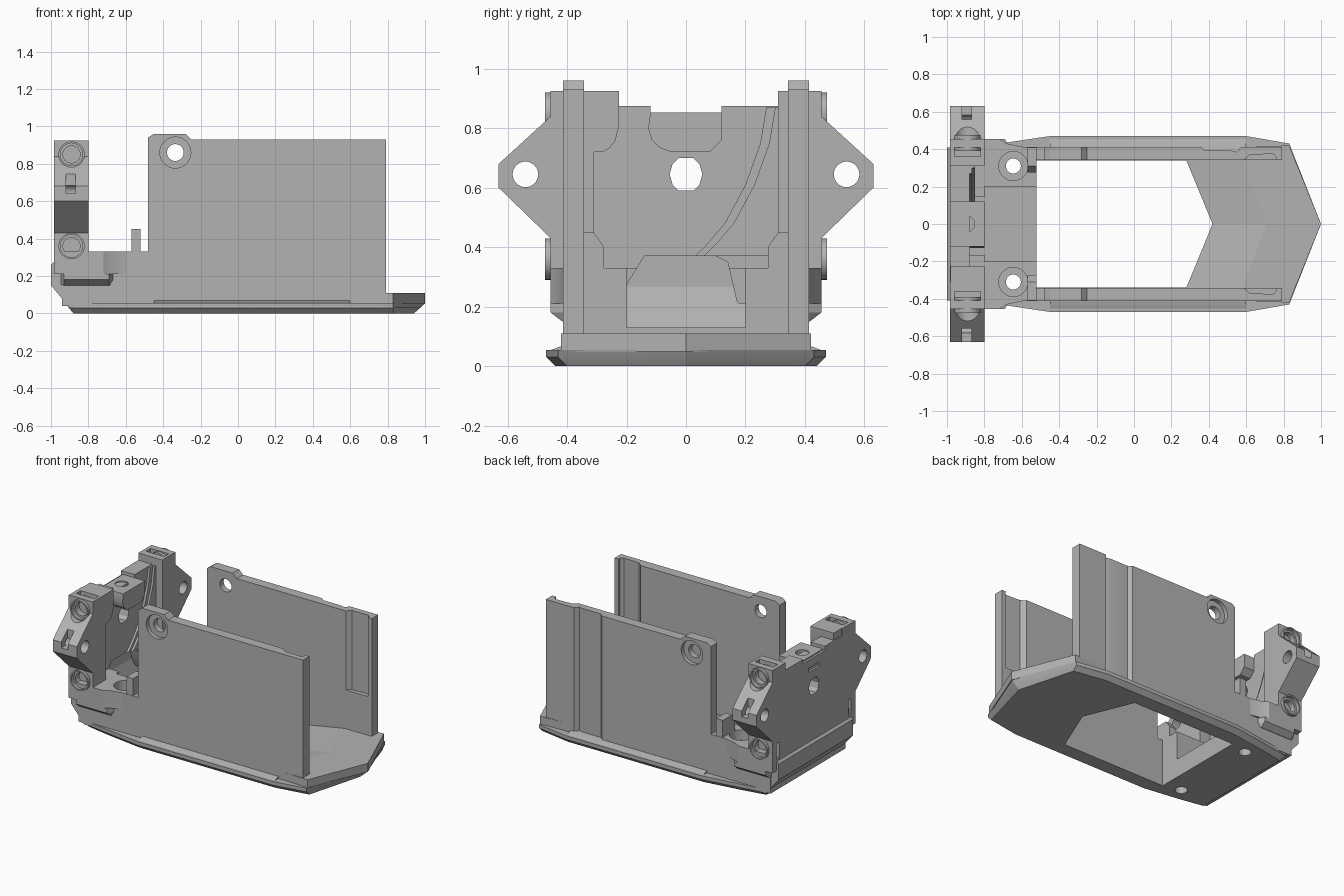
import bpy, bmesh, math
from mathutils import Vector, Matrix

cube = bpy.data.objects.get("Cube")
if cube:
    bpy.data.objects.remove(cube)

GREY = (0.45, 0.45, 0.45, 1)
grey = bpy.data.materials.new("plain grey")
grey.use_nodes = True
grey.diffuse_color = GREY
grey.node_tree.nodes["Principled BSDF"].inputs["Base Color"].default_value = GREY


def finish(name, bm):
    bmesh.ops.recalc_face_normals(bm, faces=bm.faces)
    mesh = bpy.data.meshes.new(name)
    bm.to_mesh(mesh)
    bm.free()
    mesh.materials.append(grey)
    obj = bpy.data.objects.new(name, mesh)
    bpy.context.collection.objects.link(obj)
    return obj


def loft(name, rings):
    bm = bmesh.new()
    loops = [[bm.verts.new(p) for p in ring] for ring in rings]
    n = len(loops[0])
    for a, b in zip(loops, loops[1:]):
        for i in range(n):
            j = (i + 1) % n
            bm.faces.new((a[i], a[j], b[j], b[i]))
    bm.faces.new(loops[0])
    bm.faces.new(loops[-1])
    return finish(name, bm)


def prism(name, axis, points, a, b):
    """Extrude a 2D outline along an axis; outline uses the other two axes in order."""
    def at(p, d):
        return {"x": (d, *p), "y": (p[0], d, p[1]), "z": (*p, d)}[axis]
    return loft(name, [[at(p, d) for p in points] for d in (a, b)])


def box(name, x, y, z):
    return prism(name, "z", [(x[0], y[0]), (x[1], y[0]), (x[1], y[1]), (x[0], y[1])], *z)


def rod(name, axis, center, r, a, b, n=32):
    pts = [(center[0] + r * math.cos(math.tau * i / n),
            center[1] + r * math.sin(math.tau * i / n)) for i in range(n)]
    return prism(name, axis, pts, a, b)


def hull(name, points):
    bm = bmesh.new()
    for p in points:
        bm.verts.new(p)
    bmesh.ops.convex_hull(bm, input=bm.verts)
    return finish(name, bm)


def cut(obj, *cutters):
    for c in cutters:
        c.hide_render = True
        mod = obj.modifiers.new("cut", "BOOLEAN")
        mod.operation, mod.solver, mod.object = "DIFFERENCE", "EXACT", c
    graph = bpy.context.evaluated_depsgraph_get()
    mesh = bpy.data.meshes.new_from_object(obj.evaluated_get(graph))
    obj.modifiers.clear()
    obj.data = mesh
    for c in cutters:
        bpy.data.objects.remove(c)


def mirrored(points):
    return points + [(-y, z) for y, z in reversed(points)]


# Chamfered base plate with a pointed nose and floor opening
def base_ring(z, left, tip, w):
    half = [(left, w - 0.07), (-0.72, w - 0.04), (-0.45, w), (0.6, w), (0.83, w - 0.04)]
    return ([(x, y, z) for x, y in half] + [(tip, 0, z)]
            + [(x, -y, z) for x, y in reversed(half)])


base = loft("base_plate", [base_ring(0, -0.88, 0.94, 0.44),
                           base_ring(0.03, -0.905, 0.975, 0.47),
                           base_ring(0.055, -0.925, 1.0, 0.47)])
cut(base, prism("opening", "z", [(-0.52, -0.34), (0.28, -0.34), (0.42, 0),
                                 (0.28, 0.34), (-0.52, 0.34)], -0.1, 0.2),
    *[rod("screw", "z", (-0.645, s * 0.31), 0.04, -0.1, 0.2) for s in (-1, 1)])

# Raised nose floor and the ramp that leads to it
prism("nose_floor", "z", [(0.58, -0.41), (0.83, -0.42), (1, 0), (0.83, 0.42), (0.58, 0.41),
                          (0.58, 0.34), (0.71, 0), (0.58, -0.34)], 0.05, 0.11)
for s, side in ((-1, "right"), (1, "left")):
    hull(side + "_ramp", [(x, y * s, z) for x, y, top in
                          ((0.28, 0.35, 0.056), (0.42, 0, 0.056), (0.58, 0.35, 0.11), (0.71, 0, 0.11))
                          for z in (0.03, top)])

# Tall side walls with screw eyes and inner grooves
for s, side in ((-1, "right"), (1, "left")):
    wall = prism(side + "_wall", "y",
                 [(-0.48, 0.04), (0.79, 0.04), (0.79, 0.93), (-0.25, 0.93),
                  (-0.28, 0.96), (-0.45, 0.96), (-0.48, 0.94)], s * 0.343, s * 0.413)
    eye = (-0.335, 0.86)
    cutters = [rod("hole", "y", eye, 0.045, s * 0.2, s * 0.6),
               rod("counterbore", "y", eye, 0.083, s * 0.385, s * 0.6),
               prism("inner_groove", "z", [(0.59, s * 0.3), (0.59, s * 0.345), (0.62, s * 0.37),
                                           (0.74, s * 0.375), (0.76, s * 0.36), (0.76, s * 0.3)], 0.38, 1.2)]
    if s > 0:
        cutters.append(prism("outer_groove", "z", [(0.35, 0.42), (0.38, 0.392), (0.52, 0.392),
                                                   (0.55, 0.385), (0.58, 0.42)], 0.06, 1.2))
    cut(wall, *cutters)
    # Sill strip sloping from the base to the wall
    prism(side + "_sill", "x", [(s * 0.35, 0.05), (s * 0.465, 0.05), (s * 0.413, 0.07), (s * 0.35, 0.07)],
          -0.45, 0.6)
    # Upright tab beside the wall
    prism(side + "_tab", "x", [(s * 0.41, 0.3), (s * 0.275, 0.3), (s * 0.275, 0.4),
                               (s * 0.31, 0.45), (s * 0.41, 0.45)], -0.57, -0.52)
    # Ledge under the deck edge
    loft(side + "_ledge", [[(-0.95, s * 0.4, z), (-0.93, s * y, z), (-0.69, s * y, z), (-0.66, s * 0.4, z)]
                           for z, y in ((0.15, 0.416), (0.18, 0.455), (0.21, 0.455))])

# Rear deck with screw seats and an open centre bay
deck = prism("rear_deck", "z", [(-0.94, -0.413), (-0.48, -0.413), (-0.48, 0.413), (-0.94, 0.413)], 0.04, 0.33)
bay = [(-0.93, 0.2), (-0.93, -0.2), (-0.4, -0.2), (-0.4, 0.2)]
seats = []
for s in (-1, 1):
    seats += [rod("seat", "z", (-0.645, s * 0.31), 0.078, 0.26, 0.5),
              rod("screw", "z", (-0.645, s * 0.31), 0.04, -0.1, 0.5)]
cut(deck, prism("bay", "z", bay, 0.13, 0.5),
    box("end_trim", (-0.52, -0.4), (-0.343, 0.343), (-0.1, 0.5)), *seats)
for s, side in ((-1, "right"), (1, "left")):
    prism(side + "_deck_edge", "z", [(-0.97, s * 0.4), (-0.97, s * 0.455), (-0.72, s * 0.455),
                                     (-0.68, s * 0.43), (-0.6, s * 0.413), (-0.6, s * 0.4)], 0.21, 0.33)

# Slanted rear bumper
prism("rear_bumper", "y", [(-0.9, 0.03), (-1, 0.15), (-1, 0.26), (-0.98, 0.28), (-0.935, 0.28), (-0.85, 0.03)],
      -0.41, 0.41)

# Rear bulkhead with side ears
half = [(0.12, 0.845), (0.12, 0.875), (0.31, 0.875), (0.31, 0.925), (0.455, 0.925), (0.455, 0.84),
        (0.63, 0.68), (0.63, 0.6), (0.455, 0.43), (0.455, 0.21)]
bulkhead = prism("rear_bulkhead", "x", mirrored(half), -0.985, -0.8)
cutters = [
    box("front_recess", (-0.88, -0.7), (-0.31, 0.31), (0.33, 1)),
    prism("arch", "x", [(-0.22, 0.1), (-0.22, 0.24), (-0.14, 0.37), (0.1, 0.37), (0.14, 0.35),
                        (0.17, 0.22), (0.24, 0.13)], -0.93, -0.7),
    prism("centre_hole", "x", mirrored([(0.025, 0.7), (0.045, 0.68), (0.055, 0.645), (0.045, 0.61),
                                        (0.025, 0.59)]), -1.1, -0.7),
    box("rear_slot", (-1.1, -0.95), (-0.06, 0.06), (0.76, 0.79))]
for s in (-1, 1):
    cutters += [rod("ear_hole", "x", (s * 0.54, 0.645), 0.043, -1.1, -0.7),
                box("ear_slot", (-0.92, -0.87), (s * 0.56, s * 0.7), (0.64, 0.75)),
                box("top_slot", (-0.96, -0.82), (s * 0.36, s * 0.41), (0.8, 1)),
                box("back_slot", (-1.1, -0.95), (s * 0.38, s * 0.41), (0.29, 0.4))]
    cutters += [rod("side_screw", "y", (-0.89, z), 0.068, s * 0.4, s * 0.7) for z in (0.36, 0.85)]
cut(bulkhead, *cutters)

# Screw collars on the bulkhead sides
for s, side in ((-1, "right"), (1, "left")):
    for z, level in ((0.36, "lower"), (0.85, "upper")):
        collar = rod(f"{side}_{level}_collar", "y", (-0.89, z), 0.07, s * 0.39, s * 0.475)
        cut(collar, rod("bore", "y", (-0.89, z), 0.046, s * 0.41, s * 0.6),
            rod("rim", "y", (-0.89, z), 0.06, s * 0.45, s * 0.6))

# Inner features of the bulkhead: lug, centre boss and curved thickening
prism("inner_lug", "x", [(-0.32, 0.925), (-0.225, 0.925), (-0.225, 0.81), (-0.237, 0.76),
                         (-0.255, 0.735), (-0.28, 0.72), (-0.32, 0.72)], -0.98, -0.8)
boss = prism("centre_boss", "x", [(-0.12, 0.853), (-0.127, 0.8), (-0.115, 0.76), (-0.09, 0.735), (-0.05, 0.72),
                                  (0.08, 0.72), (0.12, 0.76), (0.12, 0.853)], -0.97, -0.8)
cut(boss, rod("bore", "z", (-0.895, 0), 0.043, 0.74, 1),
    prism("centre_clear", "x", [(-0.02, 0.5), (0.02, 0.5), (0.02, 0.7), (-0.02, 0.7)], -1.1, -0.7))
for depth, shift, name in ((-0.865, 0, "curved_step"), (-0.85, 0.03, "curved_pad")):
    curve = [(0.27, 0.87), (0.25, 0.75), (0.2, 0.61), (0.13, 0.48), (0.07, 0.41), (0.03, 0.37)]
    prism(name, "x", [(min(y + shift, 0.3), z) for y, z in curve] + [(0.32, 0.37), (0.32, 0.87)], -0.9, depth)

# Smooth round surfaces while keeping edges crisp
for obj in bpy.context.collection.objects:
    if obj.type == "MESH" and grey.name in obj.data.materials:
        obj.data.shade_smooth()
        obj.data.set_sharp_from_angle(angle=math.radians(25))
